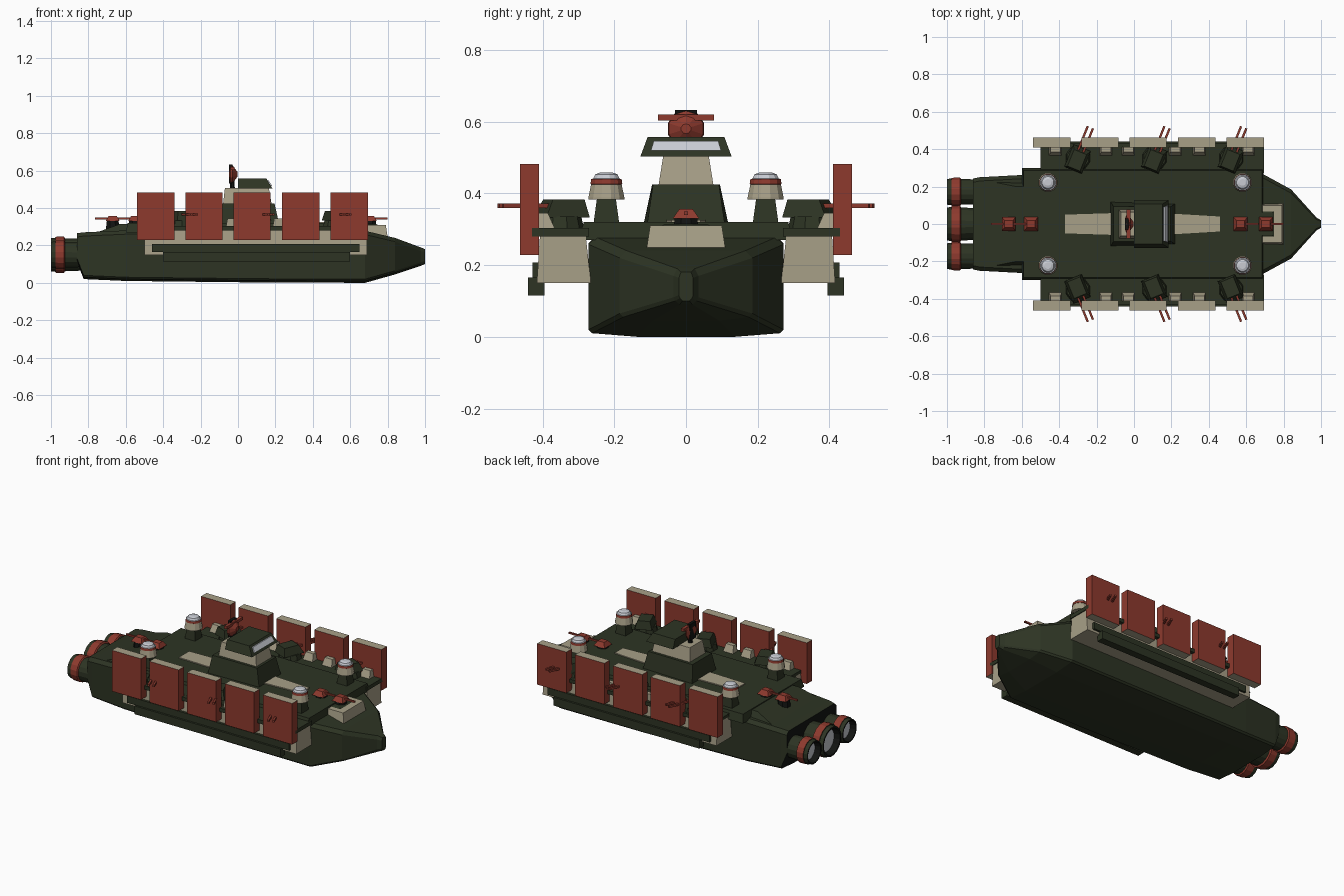
import bpy, bmesh, math
from mathutils import Vector, Matrix

if "Cube" in bpy.data.objects:
    bpy.data.objects.remove(bpy.data.objects["Cube"])


def material(name, rgb):
    m = bpy.data.materials.new(name)
    m.diffuse_color = (*rgb, 1)
    m.use_nodes = True
    m.node_tree.nodes["Principled BSDF"].inputs["Base Color"].default_value = m.diffuse_color
    return m


GREEN = material("dark green", (0.026, 0.034, 0.017))
BEIGE = material("beige", (0.39, 0.35, 0.245))
RED = material("brick red", (0.27, 0.042, 0.027))
GREY = material("light grey", (0.58, 0.60, 0.65))
BLACK = material("near black", (0.006, 0.007, 0.006))


def loft(name, rings, mats, sym=False, rule=None, move=None):
    """Skin closed rings; mats = one material or one per segment plus end cap."""
    bm = bmesh.new()
    vs = [[bm.verts.new(p) for p in r] for r in rings]
    n = len(rings[0])
    single = not isinstance(mats, list)
    pal = [mats] if single else list(dict.fromkeys(mats))
    for k, (a, b) in enumerate(zip(vs, vs[1:])):
        for i in range(n):
            f = bm.faces.new((a[i], a[(i + 1) % n], b[(i + 1) % n], b[i]))
            f.material_index = 0 if single else pal.index(mats[k])
    bm.faces.new(vs[0]).material_index = 0
    bm.faces.new(vs[-1]).material_index = 0 if single else pal.index(mats[-1])
    bmesh.ops.recalc_face_normals(bm, faces=bm.faces)
    if rule:
        pal.append(rule[0])
        for f in bm.faces:
            f.normal_update()
            if rule[1](f):
                f.material_index = len(pal) - 1
    if move:
        bm.transform(move)
    me = bpy.data.meshes.new(name)
    bm.to_mesh(me)
    bm.free()
    for m in pal:
        me.materials.append(m)
    ob = bpy.data.objects.new(name, me)
    bpy.context.collection.objects.link(ob)
    if sym:
        mod = ob.modifiers.new("mirror", 'MIRROR')
        mod.use_axis = (False, True, False)
        mod.use_mirror_merge = False
    return ob


def frustum(name, lo, hi, mat, **kw):
    """lo and hi are (x0, x1, y0, y1, z) rectangles."""
    rings = [[(a, c, z), (b, c, z), (b, d, z), (a, d, z)] for a, b, c, d, z in (lo, hi)]
    return loft(name, rings, mat, **kw)


def box(name, x0, x1, y0, y1, z0, z1, mat, **kw):
    return frustum(name, (x0, x1, y0, y1, z0), (x0, x1, y0, y1, z1), mat, **kw)


def revolve(name, profile, centre, axis, sides, mats, sym=False):
    """profile is (radius, height) along the axis."""
    m = Matrix.Translation(centre) @ Vector(axis).to_track_quat('Z', 'Y').to_matrix().to_4x4()
    rings = [[(r * math.cos((i + .5) * math.tau / sides), r * math.sin((i + .5) * math.tau / sides), h)
              for i in range(sides)] for r, h in profile]
    return loft(name, rings, mats, sym=sym, move=m)


# Hull: chamfered sections from stern to bow, with a black stern face
def section(x, w, z0, z1):
    c, d = min(0.02, w * .3), min(0.02, (z1 - z0) * .2)
    half = [(w * .5, z0), (w - c / 2, z0 + d / 2), (w, z0 + d), (w, z1 - d), (w - c, z1)]
    return [(x, y, z) for y, z in half] + [(x, -y, z) for y, z in reversed(half)]


loft("hull", [section(*s) for s in (
    (-.86, .243, .11, .265), (-.825, .25, .02, .27), (-.6, .262, .01, .28), (.1, .272, .002, .28),
    (.68, .272, 0, .278), (.84, .185, .045, .24), (.975, .035, .09, .19), (1.0, .02, .10, .18))],
    GREEN, rule=(BLACK, lambda f: f.normal.x < -.5))

# Main deck, stern ramp and bow platform
frustum("main_deck", (-.6, .69, -.30, .30, .27), (-.59, .685, -.285, .285, .32), GREEN)
frustum("stern_ramp", (-.78, -.55, -.23, .23, .26), (-.63, -.55, -.2, .2, .315), GREEN)
frustum("bow_platform", (.66, .80, -.11, .11, .245), (.66, .79, -.10, .10, .31), BEIGE)
frustum("bow_platform_top", (.68, .75, -.07, .07, .309), (.68, .74, -.06, .06, .314), GREEN)
for nm, x0, x1, w0, w1 in (("aft", -.37, -.12, .05, .058), ("fore", .21, .46, .055, .04)):
    loft(nm + "_deck_plate", [[(x0, -w0, z), (x1, -w1, z), (x1, w1, z), (x0, w0, z)]
                              for z in (.318, .326)], BEIGE)

# Side sponsons with green top and outer rails
frustum("sponson", (-.5, .69, .265, .416, .15), (-.5, .69, .28, .407, .285), BEIGE, sym=True)
box("sponson_deck", -.5, .695, .27, .43, .28, .303, GREEN, sym=True)
box("sponson_side_rail", -.46, .65, .39, .428, .165, .207, GREEN, sym=True)
box("sponson_beam", -.4, .6, .395, .44, .115, .166, GREEN, sym=True)

# Armour panels with beige edges
for i, x in enumerate((-.54, -.282, -.025, .235, .495)):
    box(f"armour_panel_{i}", x, x + .2, .41, .463, .228, .482, RED, sym=True,
        rule=(BEIGE, lambda f: abs(f.normal.z) > .5))
for i, x in enumerate((-.42, -.15, -.03, .22, .35, .61)):
    frustum(f"panel_bracket_{i}", (x - .034, x + .034, .365, .412, .30),
            (x - .026, x + .026, .385, .412, .345), BEIGE, sym=True)

# Side gun turrets with twin barrels, angled slightly forward
for i, x in enumerate((-.3, .11, .52)):
    spin = Matrix.Translation((x, .352, 0)) @ Matrix.Rotation(math.radians(-22), 4, 'Z')
    revolve(f"side_turret_base_{i}", [(.068, .30), (.06, .335)], (x, .352, 0), (0, 0, 1), 10, GREEN, sym=True)
    frustum(f"side_turret_{i}", (-.05, .05, -.07, .06, .333), (-.036, .036, -.06, .035, .383),
            GREEN, sym=True, move=spin)
    for k in (-.015, .015):
        box(f"side_barrel_{i}", k - .006, k + .006, .03, .178, .359, .371, RED, sym=True, move=spin)

# Domed deck turrets
for i, x in enumerate((-.46, .58)):
    y = .222
    frustum(f"dome_pedestal_{i}", (x - .036, x + .036, y - .036, y + .036, .315),
            (x - .026, x + .026, y - .026, y + .026, .388), GREEN, sym=True)
    revolve(f"dome_turret_{i}", [(.052, .383), (.052, .388), (.044, .425), (.046, .426), (.044, .44),
                                 (.038, .441), (.032, .453), (.018, .458)],
            (x, y, 0), (0, 0, 1), 12, [BEIGE, BEIGE, RED, RED, GREY, GREY, GREY, GREY], sym=True)

# Centreline gun mounts, fore and aft
for i, (x, d) in enumerate(((-.67, -1), (-.55, -1), (.57, 1), (.705, 1))):
    revolve(f"deck_gun_base_{i}", [(.04, .28), (.034, .332)], (x, 0, 0), (0, 0, 1), 8, BLACK)
    frustum(f"deck_gun_{i}", (x - .037, x + .037, -.037, .037, .33),
            (x - .022, x + .022, -.018, .018, .357), RED)
    box(f"deck_gun_barrel_{i}", min(x, x + .095 * d), max(x, x + .095 * d), -.005, .005, .339, .349, RED)

# Bridge: deckhouse, tower, cabin and window
loft("deckhouse", [[(-.125, -a, .315), (.22, -b, .315), (.22, b, .315), (-.125, a, .315)]
                   if z else [(-.11, -a * .8, .425), (.195, -b * .85, .425), (.195, b * .85, .425),
                              (-.11, a * .8, .425)]
                   for a, b, z in ((.118, .108, 1), (.118, .108, 0))], GREEN)
frustum("bridge_tower", (-.08, .18, -.077, .077, .42), (-.07, .165, -.063, .063, .507), BEIGE)
frustum("bridge_cabin", (0, .185, -.127, .127, .503), (0, .152, -.107, .107, .557), GREEN)
frustum("bridge_window", (.16, .182, -.098, .098, .519), (.15, .165, -.09, .09, .546), GREY)

# Radar dish and crossbar
revolve("radar_mast", [(.014, .50), (.012, .57)], (-.03, 0, 0), (0, 0, 1), 8, BLACK)
revolve("radar_dish", [(.03, -.03), (.053, -.022), (.05, -.012), (.014, .014)],
        (-.018, 0, .58), (1, 0, 0), 10, RED)
box("radar_crossbar", -.04, -.02, -.078, .078, .603, .62, RED)
box("radar_back", -.048, -.03, -.03, .03, .53, .632, BLACK)

# Three stern engines with red bands and grey nozzles
for nm, y, r, sym in (("centre", 0, .1, False), ("outer", .172, .078, True)):
    revolve(nm + "_engine", [(r * .85, .80), (r * .9, .925), (r, .93), (r * .98, .975), (r * .93, .976),
                             (r * .9, 1.0), (r * .8, 1.0), (r * .7, .965)],
            (0, y, .15), (-1, 0, 0), 16, [GREEN, RED, RED, GREEN, GREEN, BLACK, BLACK, GREY], sym=sym)
